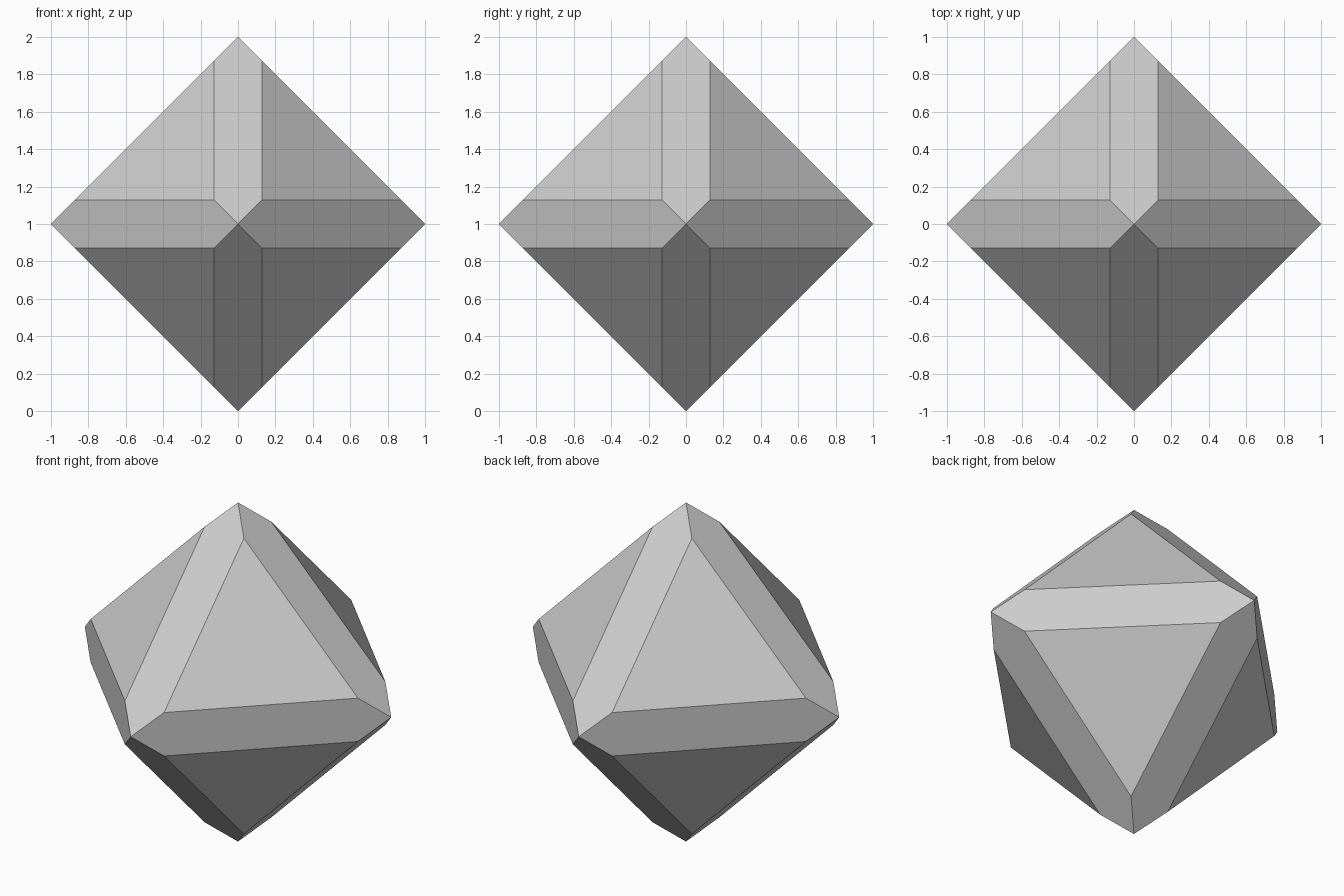
import bpy
import bmesh
from math import radians
from mathutils import Vector

RADIUS = 1.0    # centre to each tip
CHAMFER = 0.128  # half width of the bevelled edges

cube = bpy.data.objects.get("Cube")
if cube:
    bpy.data.objects.remove(cube, do_unlink=True)

# Plain grey
grey = bpy.data.materials.new("plain_grey")
grey.use_nodes = True
colour = (0.6, 0.6, 0.6, 1.0)
grey.diffuse_color = colour
grey.node_tree.nodes["Principled BSDF"].inputs["Base Color"].default_value = colour

bm = bmesh.new()
signs = (-1, 1)

# Six tips, each ringed by the four triangle corners beside it
for axis in range(3):
    for side in signs:
        tip = Vector()
        tip[axis] = side * RADIUS
        bm.verts.new(tip)
        for a in signs:
            for b in signs:
                corner = Vector()
                corner[axis] = side * (RADIUS - CHAMFER)
                corner[(axis + 1) % 3] = a * CHAMFER
                corner[(axis + 2) % 3] = b * CHAMFER
                bm.verts.new(corner)

# Wrap the points, then merge flat areas into triangles and hexagons
bmesh.ops.convex_hull(bm, input=bm.verts[:])
bmesh.ops.dissolve_limit(bm, angle_limit=radians(1), verts=bm.verts[:], edges=bm.edges[:])
bmesh.ops.recalc_face_normals(bm, faces=bm.faces[:])
bmesh.ops.translate(bm, verts=bm.verts[:], vec=(0, 0, RADIUS))

mesh = bpy.data.meshes.new("chamfered_octahedron")
bm.to_mesh(mesh)
bm.free()
mesh.materials.append(grey)
solid = bpy.data.objects.new("chamfered_octahedron", mesh)
bpy.context.collection.objects.link(solid)
